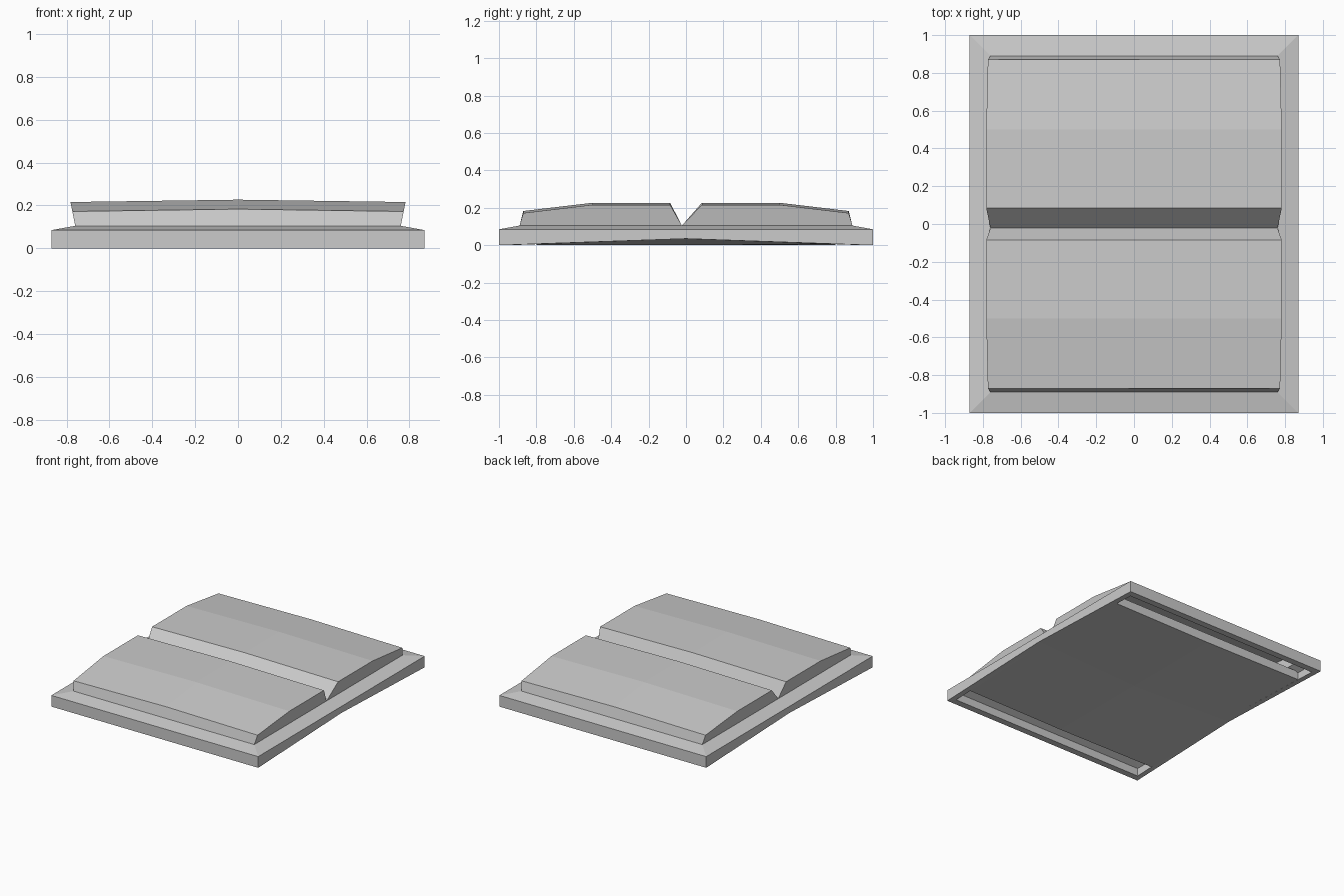
import bpy, bmesh

if "Cube" in bpy.data.objects:
    bpy.data.objects.remove(bpy.data.objects["Cube"])


def make_object(name, verts, faces):
    mesh = bpy.data.meshes.new(name)
    bm = bmesh.new()
    vs = [bm.verts.new(v) for v in verts]
    for f in faces:
        bm.faces.new([vs[i] for i in f])
    bmesh.ops.recalc_face_normals(bm, faces=bm.faces)
    bm.to_mesh(mesh)
    bm.free()
    obj = bpy.data.objects.new(name, mesh)
    bpy.context.collection.objects.link(obj)
    return obj


# Base frame: closed loop of rectangular rings (half x, half y, z, z at mid side)
rings = [(.76, .89, .105, .105), (.87, 1, .085, .085), (.87, 1, 0, .035),
         (.83, .95, 0, .035), (.83, .95, .06, .06), (.76, .89, .09, .09)]
verts, faces = [], []
for hx, hy, z, zm in rings:
    verts += [(-hx, -hy, z), (hx, -hy, z), (hx, 0, zm),
              (hx, hy, z), (-hx, hy, z), (-hx, 0, zm)]
for r in range(len(rings)):
    s = (r + 1) % len(rings)
    for i in range(6):
        j = (i + 1) % 6
        faces.append((r * 6 + i, r * 6 + j, s * 6 + j, s * 6 + i))
make_object("base_frame", verts, faces)

# Raised double slab: side profile (y, z) swept across a slightly crowned width
profile = [(-.89, .105), (-.87, .172), (-.50, .216), (-.085, .216), (-.022, .105),
           (.085, .216), (.50, .216), (.87, .172), (.89, .105)]
verts, faces = [], []
for y, z in profile:
    w = .76 + (z - .105) * .2
    crown = .011 if z > .11 else 0
    verts += [(-w, y, z), (0, y, z + crown), (w, y, z)]
for i in range(len(profile) - 1):
    for k in (0, 1):
        a = i * 3 + k
        faces.append((a, a + 1, a + 4, a + 3))
# side walls of each half
for k in (0, 2):
    for first in (0, 4):
        faces.append([(first + i) * 3 + k for i in range(5)])
make_object("raised_slabs", verts, faces)

# Bottom plate: underside folds up towards the middle of both long sides
w, h, top = .865, .8, .07
verts = [(x, y, (.035 if y == 0 else .007) if x else 0)
         for y in (-h, 0, h) for x in (-w, 0, w)]
verts += [(x, y, top) for y in (-h, 0, h) for x in (-w, 0, w)]
faces = []
for base in (0, 9):
    for a in (0, 1, 3, 4):
        faces.append([base + a + d for d in (0, 1, 4, 3)])
loop = [0, 1, 2, 5, 8, 7, 6, 3]
for a, b in zip(loop, loop[1:] + loop[:1]):
    faces.append((a, b, b + 9, a + 9))
make_object("bottom_plate", verts, faces)
